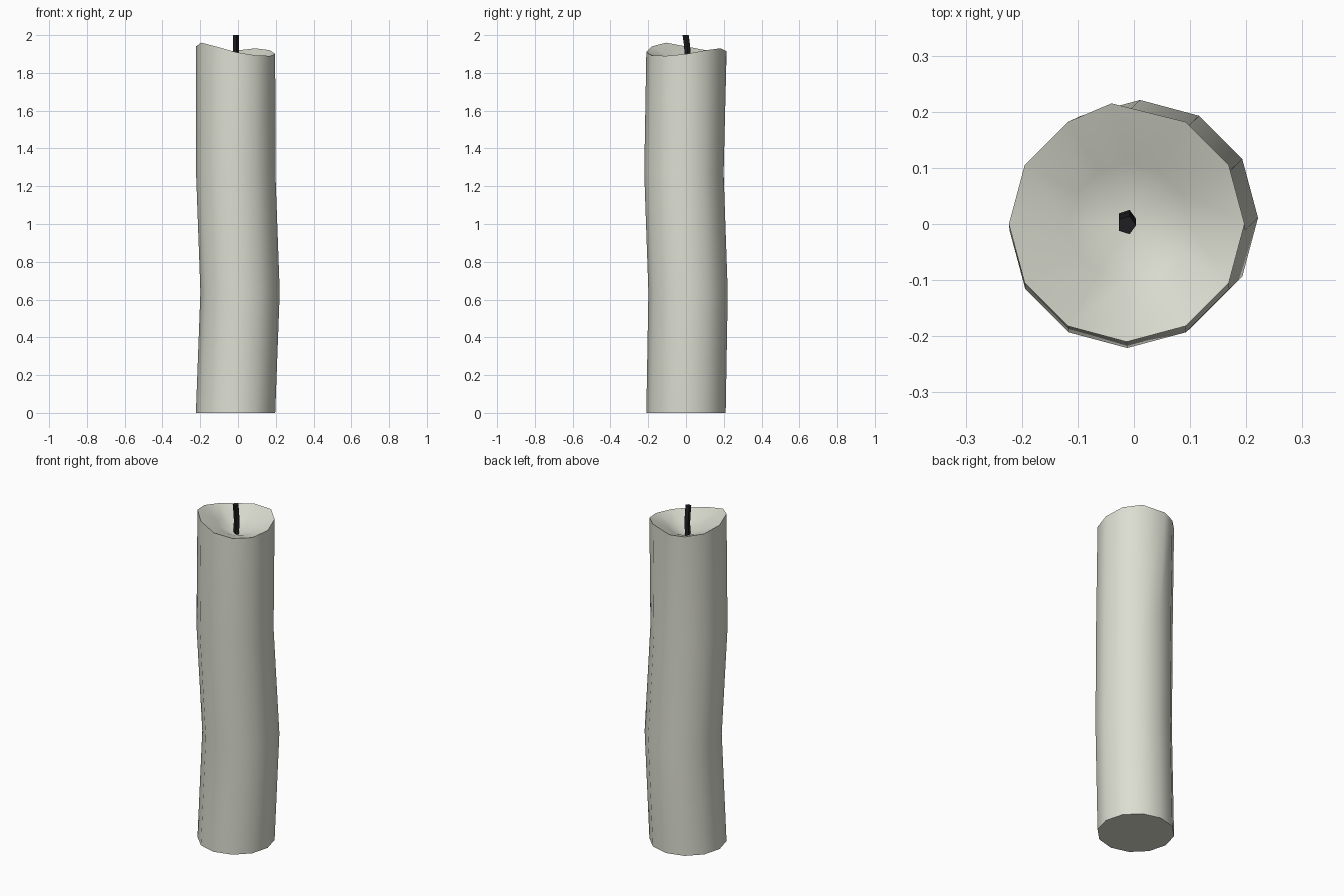
import bpy, bmesh, math

if "Cube" in bpy.data.objects:
    bpy.data.objects.remove(bpy.data.objects["Cube"])

SIDES, RADIUS = 12, 0.21


def material(name, rgb):
    m = bpy.data.materials.new(name)
    m.diffuse_color = (*rgb, 1)
    m.use_nodes = True
    m.node_tree.nodes["Principled BSDF"].inputs["Base Color"].default_value = m.diffuse_color
    return m


def ring(bm, centre, radius, sides, heights=None):
    """Horizontal ring of vertices; heights optionally gives z per vertex."""
    out = []
    for i in range(sides):
        a = 2 * math.pi * i / sides
        z = heights[i] if heights else centre[2]
        out.append(bm.verts.new((centre[0] + radius * math.cos(a),
                                 centre[1] + radius * math.sin(a), z)))
    return out


def bridge(bm, lower, upper):
    n = len(lower)
    for i in range(n):
        j = (i + 1) % n
        bm.faces.new((lower[i], lower[j], upper[j], upper[i]))


def finish(bm, name, mat, angle):
    bmesh.ops.recalc_face_normals(bm, faces=bm.faces)
    mesh = bpy.data.meshes.new(name)
    bm.to_mesh(mesh)
    bm.free()
    mesh.materials.append(mat)
    obj = bpy.data.objects.new(name, mesh)
    bpy.context.collection.objects.link(obj)
    bpy.ops.object.select_all(action='DESELECT')
    obj.select_set(True)
    bpy.context.view_layer.objects.active = obj
    bpy.ops.object.shade_smooth_by_angle(angle=math.radians(angle))
    return obj


wax = material("ivory wax", (0.72, 0.73, 0.64))
char = material("charred black", (0.013, 0.013, 0.015))

# Candle body: slightly bent column with an uneven melted rim
rim_z = [1.90, 1.92, 1.93, 1.915, 1.91, 1.92,
         1.94, 1.96, 1.94, 1.91, 1.893, 1.89]
bm = bmesh.new()
rings = [ring(bm, c, RADIUS, SIDES) for c in
         [(-0.013, 0, 0), (0.011, 0.011, 0.64), (-0.012, -0.011, 1.27)]]
rim = ring(bm, (-0.013, 0, 0), RADIUS, SIDES, rim_z)
rim[3].co.x, rim[3].co.y = -0.04, 0.215
rings.append(rim)
for lo, hi in zip(rings, rings[1:]):
    bridge(bm, lo, hi)
bm.faces.new(rings[0][::-1])

# Melted hollow: inner ring sinking to a central pit
pit_z = 1.82
inner = ring(bm, (-0.01, 0.003, 0), 0.105, SIDES,
             [pit_z + 0.55 * (z - pit_z) for z in rim_z])
bridge(bm, rim, inner)
pit = bm.verts.new((-0.008, 0.005, pit_z))
for i in range(SIDES):
    bm.faces.new((inner[i], inner[(i + 1) % SIDES], pit))
finish(bm, "candle_body", wax, 45)

# Wick: five-sided, bending gently forward at the tip
bm = bmesh.new()
wick = [ring(bm, c, 0.017, 5) for c in
        [(-0.013, 0.003, 1.81), (-0.013, 0.009, 1.90),
         (-0.013, 0.005, 1.95), (-0.013, -0.002, 2.0)]]
for lo, hi in zip(wick, wick[1:]):
    bridge(bm, lo, hi)
bm.faces.new(wick[0][::-1])
bm.faces.new(wick[-1])
finish(bm, "wick", char, 30)
